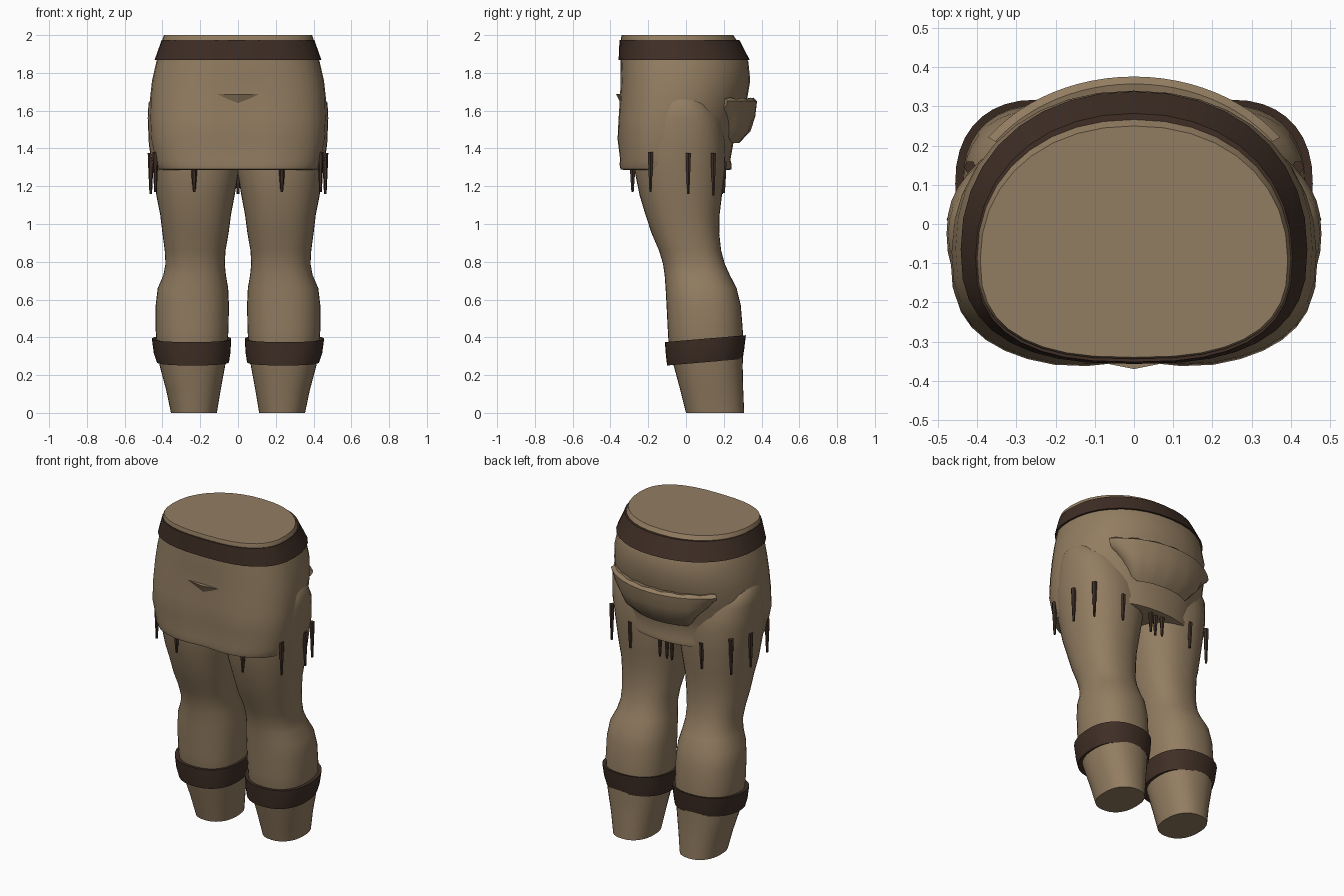
import bpy, bmesh, math
from math import sin, cos, pi, radians, exp


def material(name, rgb):
    m = bpy.data.materials.new(name)
    m.diffuse_color = (*rgb, 1)
    return m


TAN = material("tan cloth", (0.29, 0.205, 0.12))
BROWN = material("dark brown leather", (0.05, 0.028, 0.019))


def spow(v, n):
    return math.copysign(abs(v) ** (2 / n), v)


def ring(z, x0, x1, y0, y1, nf=2.2, nb=2.2, wide=0.5, seg=36, tilt=0.0, dip=0.0):
    """Rounded outline with separate front and back squareness."""
    cx, rx = (x0 + x1) / 2, (x1 - x0) / 2
    cy = y0 + (y1 - y0) * wide
    pts = []
    for i in range(seg):
        a = 2 * pi * i / seg
        n, ry = (nb, y1 - cy) if sin(a) >= 0 else (nf, cy - y0)
        x, y = cx + rx * spow(cos(a), n), cy + ry * spow(sin(a), n)
        if sin(a) < 0:
            y += dip * exp(-(x / 0.11) ** 2)
        pts.append((x, y, z + tilt * (y - cy)))
    return pts


def make(name, rings, mat, wrap=False, closed=True, angle=40):
    """Skin a list of outlines; wrap joins last to first, otherwise ends are capped."""
    bm = bmesh.new()
    rows = [[bm.verts.new(p) for p in r] for r in rings]
    n = len(rows[0])
    pairs = list(zip(rows, rows[1:])) + ([(rows[-1], rows[0])] if wrap else [])
    for a, b in pairs:
        for i in range(n if closed else n - 1):
            j = (i + 1) % n
            bm.faces.new((a[i], a[j], b[j], b[i]))
    if not wrap:
        bm.faces.new(rows[0])
        bm.faces.new(rows[-1])
    bmesh.ops.recalc_face_normals(bm, faces=bm.faces)
    me = bpy.data.meshes.new(name)
    bm.to_mesh(me)
    bm.free()
    ob = bpy.data.objects.new(name, me)
    bpy.context.collection.objects.link(ob)
    me.materials.append(mat)
    bpy.ops.object.select_all(action='DESELECT')
    ob.select_set(True)
    bpy.context.view_layer.objects.active = ob
    bpy.ops.object.shade_smooth_by_angle(angle=radians(angle))
    return ob


# Hips with short skirt: height, half width, front, back, front dip
hip_rows = [
    (1.285, 0.405, -0.335, 0.225, 0.02), (1.29, 0.425, -0.357, 0.24, 0.02),
    (1.315, 0.437, -0.362, 0.242, 0.02), (1.34, 0.442, -0.358, 0.235, 0.02),
    (1.45, 0.463, -0.372, 0.255, 0.022), (1.56, 0.468, -0.366, 0.295, 0.02),
    (1.67, 0.465, -0.357, 0.325, 0.014), (1.76, 0.455, -0.352, 0.34, 0.008),
    (1.86, 0.432, -0.348, 0.33, 0), (1.93, 0.41, -0.344, 0.295, 0),
    (1.985, 0.398, -0.344, 0.26, 0), (2.0, 0.392, -0.34, 0.25, 0)]
make("hips", [ring(z, -w, w, f, b, 2.6, 2.15, 0.42, dip=d)
              for z, w, f, b, d in hip_rows], TAN)

# Waistband
band_rows = [(1.867, 0.442, -0.357, 0.338), (1.975, 0.404, -0.352, 0.282),
             (1.975, 0.385, -0.33, 0.25), (1.867, 0.41, -0.33, 0.31)]
make("waistband", [ring(z, -w, w, f, b, 2.6, 2.15, 0.42)
                   for z, w, f, b in band_rows], BROWN, wrap=True)

# Folded cloth roll across the back
roll = []
for i in range(25):
    a = radians(36 + 108 * i / 24)
    w = min(1, sin(pi * i / 24) * 1.3 + 0.25)
    lump = 0.008 * sin(i * 1.7)
    profile = [(0.72, 1.645), (0.95, 1.665 + lump / 2), (1.0, 1.65),
               (0.975, 1.65 - 0.08 * w), (0.9 + lump, 1.65 - 0.16 * w),
               (0.75, 1.65 - 0.22 * w)]
    roll.append([(0.46 * r * cos(a), 0.376 * r * sin(a), z) for r, z in profile])
make("back_roll", roll, TAN)

# Small fold on the front
fold = [[(-0.11, -0.348, 1.687), (-0.11, -0.346, 1.683), (-0.11, -0.34, 1.687)],
        [(0, -0.37, 1.688), (0, -0.347, 1.64), (0, -0.335, 1.687)],
        [(0.11, -0.348, 1.687), (0.11, -0.346, 1.683), (0.11, -0.34, 1.687)]]
make("front_fold", fold, TAN, angle=20)

# Leg: height, inner, outer, front, back
leg_rows = [
    (0.0, 0.112, 0.355, 0.0, 0.308), (0.12, 0.092, 0.38, -0.03, 0.303),
    (0.25, 0.068, 0.415, -0.065, 0.3), (0.36, 0.055, 0.43, -0.092, 0.304),
    (0.45, 0.05, 0.437, -0.097, 0.3), (0.57, 0.048, 0.436, -0.103, 0.29),
    (0.66, 0.052, 0.425, -0.108, 0.268), (0.73, 0.064, 0.395, -0.113, 0.232),
    (0.79, 0.07, 0.384, -0.122, 0.205), (0.86, 0.066, 0.388, -0.143, 0.186),
    (0.95, 0.05, 0.4, -0.182, 0.176), (1.05, 0.037, 0.412, -0.215, 0.178),
    (1.15, 0.018, 0.432, -0.245, 0.19), (1.28, -0.004, 0.45, -0.272, 0.205),
    (1.42, -0.01, 0.472, -0.28, 0.21), (1.56, 0.0, 0.478, -0.24, 0.19),
    (1.64, 0.02, 0.474, -0.19, 0.14), (1.67, 0.05, 0.455, -0.14, 0.09)]

# Cuff: height, inner, outer, front, back
cuff_rows = [(0.268, 0.048, 0.43, -0.1, 0.3), (0.318, 0.04, 0.446, -0.106, 0.308),
             (0.393, 0.036, 0.456, -0.112, 0.317), (0.388, 0.065, 0.42, -0.08, 0.285),
             (0.272, 0.08, 0.4, -0.06, 0.275)]

# Hanging tassels on one side: x, y, top, bottom
tassels = [(0.232, -0.283, 1.32, 1.17), (0.437, -0.188, 1.38, 1.17),
           (0.462, 0.012, 1.375, 1.16), (0.418, 0.145, 1.375, 1.15),
           (0.25, 0.2, 1.33, 1.165), (0.042, 0.2, 1.33, 1.165)]


def tassel(name, x, y, top, bottom):
    rows = []
    for z, r in ((bottom, 0.007), (top - 0.07, 0.0135), (top, 0.016)):
        rows.append([(x + r * cos(k * pi / 3), y + r * sin(k * pi / 3), z)
                     for k in range(6)])
    make(name, rows, BROWN)


for side, s in (("right", 1), ("left", -1)):
    make(side + "_leg", [ring(z, s * a, s * b, f, k, 2.3, 2.3)
                         for z, a, b, f, k in leg_rows], TAN)
    make(side + "_cuff", [ring(z, s * a, s * b, f, k, 2.3, 2.3, tilt=0.085)
                          for z, a, b, f, k in cuff_rows], BROWN, wrap=True)
    for i, (x, y, t, b) in enumerate(tassels):
        tassel(f"{side}_tassel_{i + 1}", s * x, y, t, b)
tassel("centre_tassel", 0, 0.19, 1.32, 1.16)
